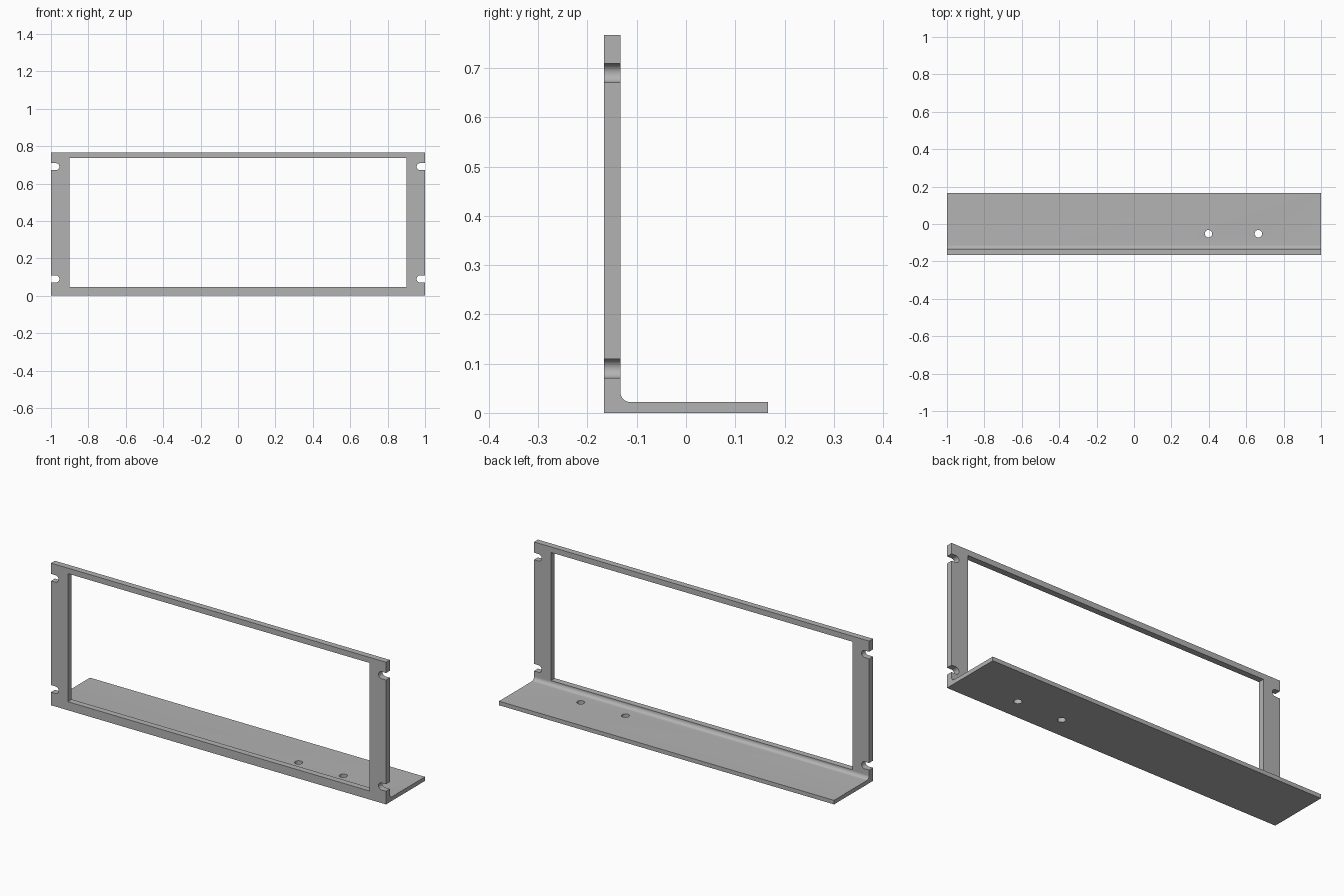
import bpy, bmesh
from math import cos, sin, pi, radians
from mathutils import Vector

if "Cube" in bpy.data.objects:
    bpy.data.objects.remove(bpy.data.objects["Cube"], do_unlink=True)

# Main dimensions
FRONT, PLATE_BACK, SHELF_BACK = -0.166, -0.133, 0.166
HEIGHT, SHELF_TOP, FILLET = 0.767, 0.022, 0.02

metal = bpy.data.materials.new("grey metal")
metal.use_nodes = True
GREY = (0.45, 0.45, 0.45, 1)
metal.diffuse_color = GREY
metal.node_tree.nodes["Principled BSDF"].inputs["Base Color"].default_value = GREY


def arc(cx, cy, r, start, end, steps):
    """Points along an arc, angles in degrees."""
    angles = [radians(start + (end - start) * i / steps) for i in range(steps + 1)]
    return [(cx + r * cos(a), cy + r * sin(a)) for a in angles]


def prism(name, outline, place, sweep):
    """Extrude a 2D outline, placed in space by a function, along a vector."""
    bm = bmesh.new()
    face = bm.faces.new([bm.verts.new(place(*p)) for p in outline])
    extruded = bmesh.ops.extrude_face_region(bm, geom=[face], use_keep_orig=True)
    moved = [v for v in extruded["geom"] if isinstance(v, bmesh.types.BMVert)]
    bmesh.ops.translate(bm, verts=moved, vec=Vector(sweep))
    bmesh.ops.recalc_face_normals(bm, faces=bm.faces)
    mesh = bpy.data.meshes.new(name)
    bm.to_mesh(mesh)
    bm.free()
    obj = bpy.data.objects.new(name, mesh)
    bpy.context.collection.objects.link(obj)
    return obj


# Angle bracket: L-shaped section with a filleted inner corner
section = [(FRONT, 0), (SHELF_BACK, 0), (SHELF_BACK, SHELF_TOP)]
section += arc(PLATE_BACK + FILLET, SHELF_TOP + FILLET, FILLET, 270, 180, 10)
section += [(PLATE_BACK, HEIGHT), (FRONT, HEIGHT)]
bracket = prism("panel_bracket", section, lambda y, z: (-1, y, z), (2, 0, 0))
bracket.data.materials.append(metal)


def front_cutter(name, outline):
    return prism(name, outline, lambda x, z: (x, FRONT - 0.1, z), (0, 0.2, 0))


# Large window opening
cutters = [front_cutter("window_cutter",
                        [(-0.9, 0.046), (0.9, 0.046), (0.9, 0.737), (-0.9, 0.737)])]

# Open-ended mounting slots on both edges
for side in (-1, 1):
    for z in (0.09, 0.69):
        slot = arc(0.974, z, 0.019, 90, 270, 16) + [(1.1, z - 0.019), (1.1, z + 0.019)]
        cutters.append(front_cutter("slot_cutter", [(side * x, h) for x, h in slot]))

# Two round holes through the shelf
for x in (0.398, 0.665):
    cutters.append(prism("hole_cutter", arc(x, -0.052, 0.02, 0, 360, 24)[:-1],
                         lambda px, py: (px, py, -0.1), (0, 0, 0.2)))

# Cut the openings and bake the result
for cutter in cutters:
    cutter.hide_render = True
    cut = bracket.modifiers.new("cut", "BOOLEAN")
    cut.operation = "DIFFERENCE"
    cut.solver = "EXACT"
    cut.object = cutter
depsgraph = bpy.context.evaluated_depsgraph_get()
baked = bpy.data.meshes.new_from_object(bracket.evaluated_get(depsgraph))
bracket.modifiers.clear()
bracket.data = baked
bracket.data.name = "panel_bracket"
baked.materials.clear()
baked.materials.append(metal)
for cutter in cutters:
    bpy.data.objects.remove(cutter, do_unlink=True)

# Smooth the curved walls, keep edges sharp
bpy.ops.object.select_all(action="DESELECT")
bracket.select_set(True)
bpy.context.view_layer.objects.active = bracket
bpy.ops.object.shade_smooth_by_angle(angle=radians(30))
